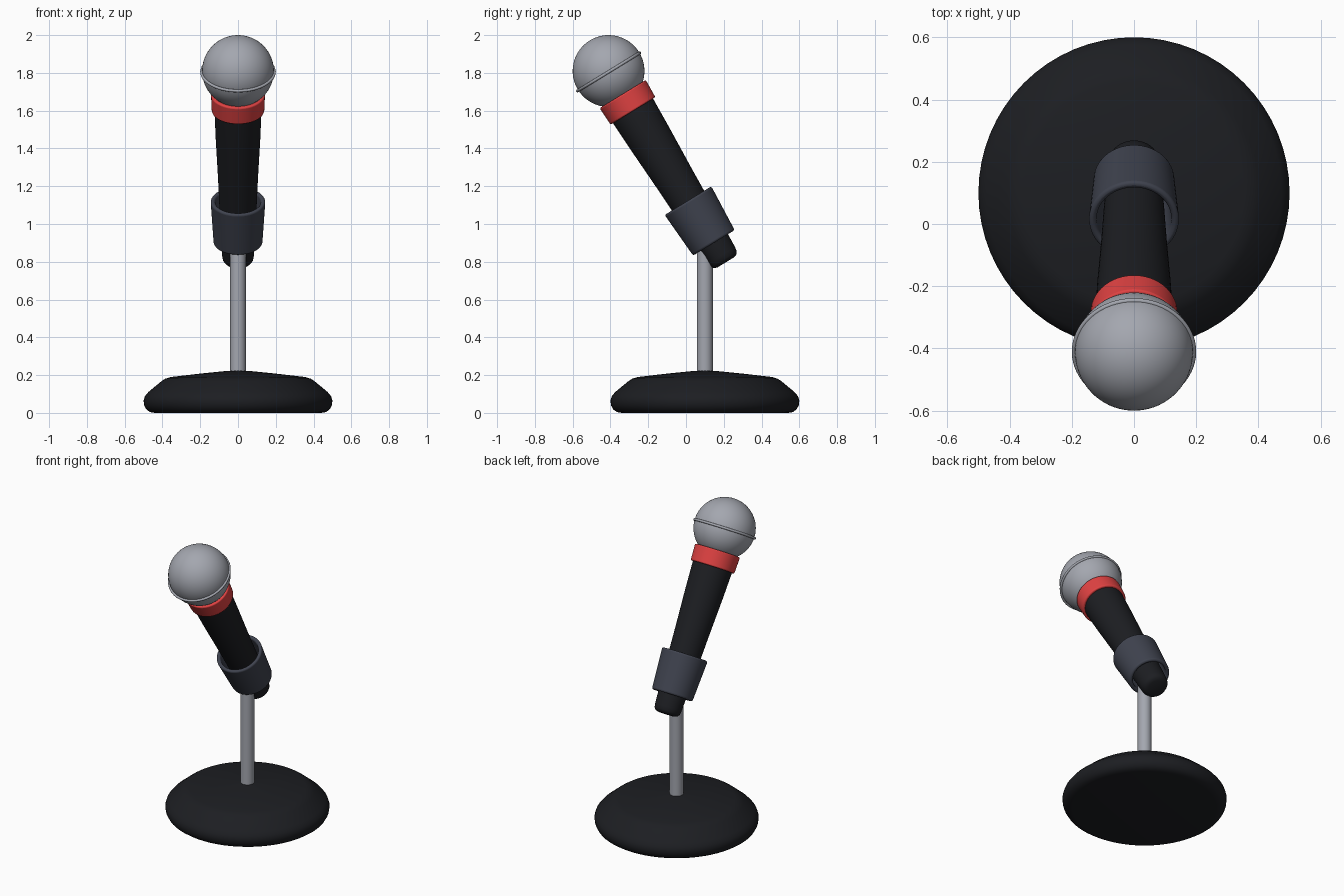
import bpy, bmesh, math

if "Cube" in bpy.data.objects:
    bpy.data.objects.remove(bpy.data.objects["Cube"])

TILT = math.radians(31.5)
HEAD = (0, -0.41, 1.81)      # centre of the grille ball, origin of the tilted parts


def material(name, rgb):
    m = bpy.data.materials.new(name)
    m.diffuse_color = (*rgb, 1)
    m.use_nodes = True
    m.node_tree.nodes["Principled BSDF"].inputs["Base Color"].default_value = m.diffuse_color
    return m


BLACK = material("black", (0.012, 0.013, 0.016))
RED = material("red", (0.75, 0.055, 0.055))
SLATE = material("slate", (0.05, 0.056, 0.078))
METAL = material("metal", (0.37, 0.385, 0.43))


def finish(obj, mat, loc, tilt, bevel=0):
    obj.location = loc
    obj.rotation_euler = (tilt, 0, 0)
    obj.data.materials.append(mat)
    if bevel:
        mod = obj.modifiers.new("bevel", 'BEVEL')
        mod.width, mod.segments = bevel, 4
        mod.limit_method, mod.angle_limit = 'ANGLE', math.radians(40)
    bpy.ops.object.select_all(action='DESELECT')
    obj.select_set(True)
    bpy.context.view_layer.objects.active = obj
    bpy.ops.object.shade_smooth_by_angle(angle=math.radians(40))


def lathe(name, profile, mat, loc, tilt=0, bevel=0, closed=False, sides=64):
    """Revolve (radius, height) points round z; open profiles get end caps."""
    bm = bmesh.new()
    rings = [[bm.verts.new((r * math.cos(2 * math.pi * i / sides),
                            r * math.sin(2 * math.pi * i / sides), z))
              for i in range(sides)] for r, z in profile]
    pairs = list(zip(rings, rings[1:]))
    if closed:
        pairs.append((rings[-1], rings[0]))
    else:
        bm.faces.new(rings[0])
        bm.faces.new(rings[-1])
    for a, b in pairs:
        for i in range(sides):
            j = (i + 1) % sides
            bm.faces.new((a[i], a[j], b[j], b[i]))
    bmesh.ops.recalc_face_normals(bm, faces=bm.faces)
    mesh = bpy.data.meshes.new(name)
    bm.to_mesh(mesh)
    bm.free()
    obj = bpy.data.objects.new(name, mesh)
    bpy.context.collection.objects.link(obj)
    finish(obj, mat, loc, tilt, bevel)
    return obj


# Weighted round base, softly rounded rim and shallow crown
lathe("base", [(0.44, 0), (0.465, 0.004), (0.485, 0.018), (0.497, 0.04), (0.5, 0.065),
               (0.493, 0.088), (0.475, 0.11), (0.405, 0.168), (0.385, 0.181),
               (0.355, 0.19), (0.2, 0.208), (0.06, 0.222), (0.01, 0.225)],
      BLACK, (0, 0.1, 0))

# Upright pole
lathe("pole", [(0.042, 0.15), (0.042, 0.93)], METAL, (0, 0.1, 0), sides=32)

# Clip: hollow tapered sleeve round the handle
lathe("clip", [(0.129, -1.067), (0.145, -0.805), (0.121, -0.805), (0.105, -1.067)],
      SLATE, HEAD, TILT, bevel=0.011, closed=True)

# Tapered handle with a rounded tail
lathe("handle", [(0.125, -0.2), (0.124, -0.26), (0.118, -0.42), (0.106, -0.66),
                 (0.097, -0.88), (0.087, -1.08), (0.084, -1.145), (0.08, -1.168),
                 (0.07, -1.182), (0.05, -1.188)], BLACK, HEAD, TILT)

# Red collar under the grille
lathe("collar", [(0.139, -0.248), (0.143, -0.143)], RED, HEAD, TILT, bevel=0.008)

# Grille ball and its band
bpy.ops.mesh.primitive_uv_sphere_add(segments=64, ring_count=32, radius=0.19)
ball = bpy.context.object
ball.name = "grille_ball"
finish(ball, METAL, HEAD, TILT)

bpy.ops.mesh.primitive_torus_add(major_radius=0.192, minor_radius=0.008,
                                 major_segments=64, minor_segments=12)
band = bpy.context.object
band.name = "grille_band"
finish(band, METAL, (0, -0.41, 1.805), TILT)
